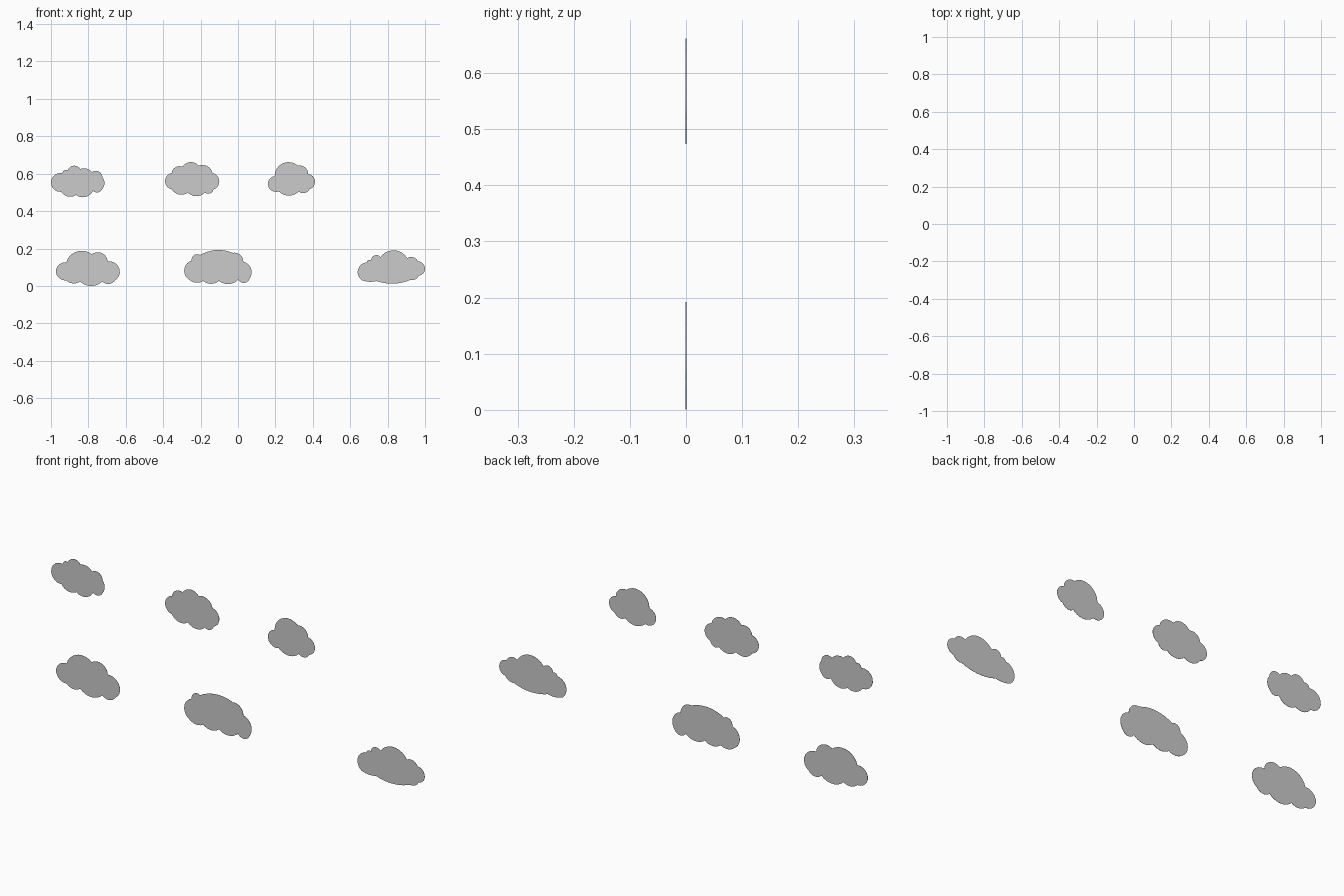
import bpy, bmesh, math
from mathutils import Vector

if "Cube" in bpy.data.objects:
    bpy.data.objects.remove(bpy.data.objects["Cube"])

THICK = 0.001


def arc(a, b, sag, n=9):
    """Points from a towards b (b excluded), bulging left of travel by sag."""
    d = b - a
    c = d.length
    left = Vector((-d.y, d.x)) / c
    r = (c * c / 4 + sag * sag) / (2 * sag)
    centre = (a + b) / 2 + left * (sag - r)
    sweep = 4 * math.atan(2 * sag / c)
    v = a - centre
    pts = []
    for i in range(n):
        t = -sweep * i / n
        pts.append(centre + Vector((v.x * math.cos(t) - v.y * math.sin(t),
                                    v.x * math.sin(t) + v.y * math.cos(t))))
    return pts


def cloud(name, bounds, lobes):
    """lobes: clockwise (x, down, bulge) creases; outline is fitted to bounds."""
    x0, x1, z0, z1 = bounds
    crease = [Vector((x, -y)) for x, y, s in lobes]
    pts = []
    for i, (x, y, s) in enumerate(lobes):
        pts += arc(crease[i], crease[(i + 1) % len(lobes)], s)
    lx, hx = min(p.x for p in pts), max(p.x for p in pts)
    lz, hz = min(p.y for p in pts), max(p.y for p in pts)
    bm = bmesh.new()
    vs = [bm.verts.new((x0 + (p.x - lx) / (hx - lx) * (x1 - x0), -THICK / 2,
                        z0 + (p.y - lz) / (hz - lz) * (z1 - z0))) for p in pts]
    face = bm.faces.new(vs)
    ext = bmesh.ops.extrude_face_region(bm, geom=[face], use_keep_orig=True)
    bmesh.ops.translate(bm, vec=(0, THICK, 0),
                        verts=[g for g in ext["geom"] if isinstance(g, bmesh.types.BMVert)])
    bmesh.ops.recalc_face_normals(bm, faces=bm.faces)
    mesh = bpy.data.meshes.new(name)
    bm.to_mesh(mesh)
    bm.free()
    bpy.context.collection.objects.link(bpy.data.objects.new(name, mesh))


# Upper row
cloud("cloud_upper_left", (-1, -0.714, 0.474, 0.643),
      [(64, 192, 10.5), (65, 174, 1.5), (70, 171, 3.8), (82, 170, 2), (93, 173, 3.5),
       (103, 178, 2), (103, 189, 2.5), (94, 191, 4), (78, 195, 3)])
cloud("cloud_upper_middle", (-0.39, -0.10, 0.48, 0.662),
      [(173, 190, 6.5), (173, 174, 3), (183, 168, 4), (198, 167, 3.5),
       (211, 174, 6), (212, 190, 2.5), (204, 193, 3.5), (188, 193, 3.5)])
cloud("cloud_upper_right", (0.16, 0.412, 0.483, 0.662),
      [(279, 192, 8.5), (275, 177, 8), (297, 167, 3), (307, 175, 6),
       (308, 190, 2.5), (298, 192, 4)])

# Lower row
cloud("cloud_lower_left", (-0.973, -0.632, 0.0, 0.188),
      [(69, 280, 10), (69, 262, 7), (93, 254, 5), (108, 261, 8),
       (115, 280, 3), (103, 281, 4.5), (82, 281, 2.5)])
cloud("cloud_lower_middle", (-0.288, 0.073, 0.010, 0.192),
      [(191, 281, 6), (193, 264, 3), (201, 259, 3.5), (232, 257, 3),
       (242, 265, 4.5), (248, 280, 3.2), (237, 281, 3.2), (219, 282, 2.5), (204, 282, 2)])
cloud("cloud_lower_right", (0.64, 1.0, 0.012, 0.190),
      [(362, 281, 6), (367, 264, 1.2), (371, 262, 3.3), (380, 259, 7), (405, 260, 2.5),
       (415, 263, 6.5), (416, 277, 1.5), (408, 281, 3), (376, 282, 1.2)])
# Small gap in the lower middle hump is closed by its long crest arc
